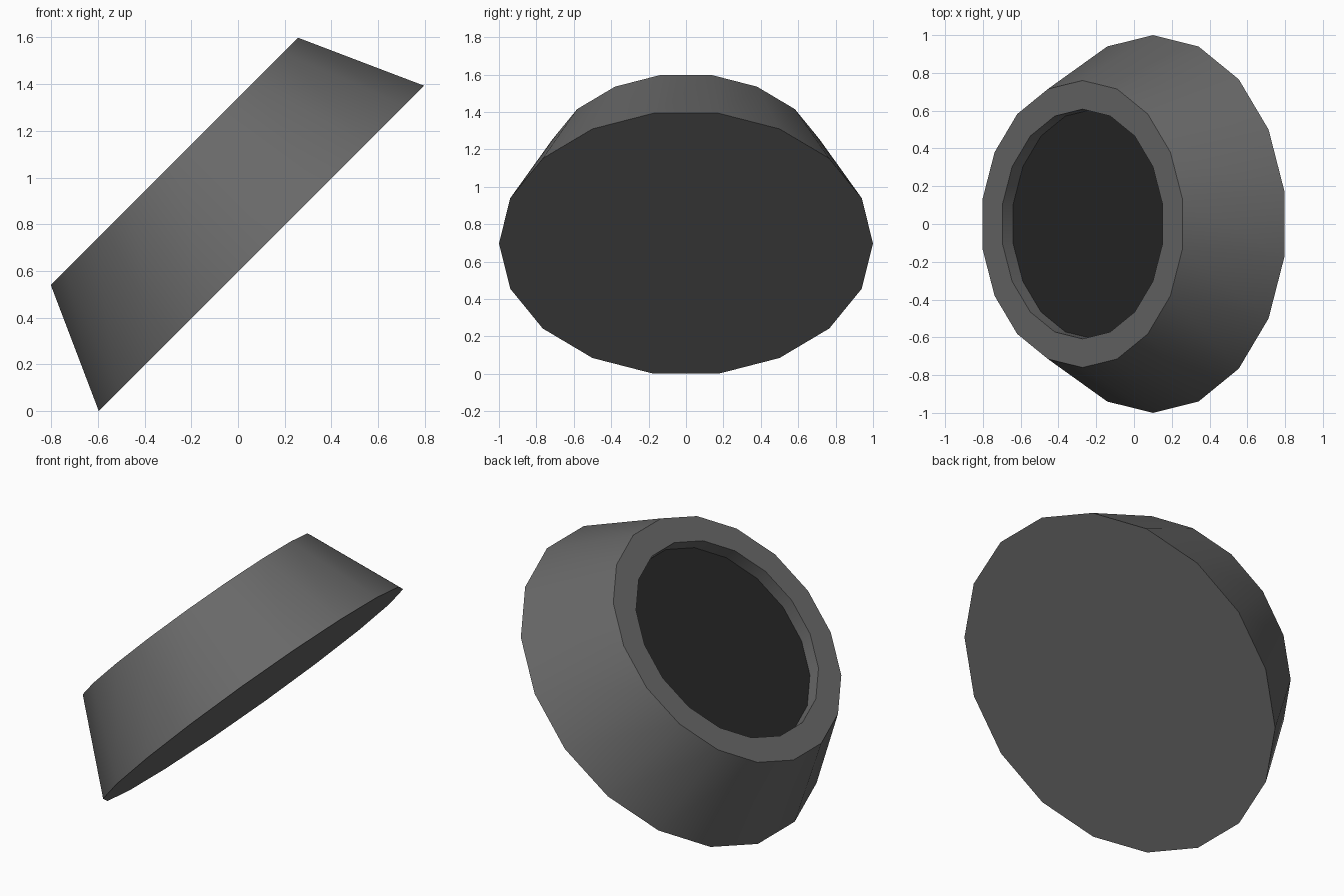
import bpy, bmesh, math
from mathutils import Matrix, Vector

if "Cube" in bpy.data.objects:
    bpy.data.objects.remove(bpy.data.objects["Cube"])

SIDES = 18
# local z becomes the tilted axis, leaning 45 degrees towards -x
PLACE = Matrix.Translation((0.1, 0, 0.697)) @ Matrix.Rotation(math.radians(-45), 4, 'Y')


def material(name, v):
    m = bpy.data.materials.new(name)
    m.diffuse_color = (v, v, v, 1)
    m.use_nodes = True
    m.node_tree.nodes["Principled BSDF"].inputs["Base Color"].default_value = m.diffuse_color
    return m


def turned(name, profile, mat, cap_start=False, cap_end=False):
    """Rings from (radius, height) pairs, with a corner on the +y and -y sides."""
    bm = bmesh.new()
    rings = []
    for r, h in profile:
        rings.append([bm.verts.new(PLACE @ Vector((
            r * math.cos(math.pi / 2 + i * math.tau / SIDES),
            r * math.sin(math.pi / 2 + i * math.tau / SIDES), h)))
            for i in range(SIDES)])
    for a, b in zip(rings, rings[1:]):
        for i in range(SIDES):
            j = (i + 1) % SIDES
            bm.faces.new((a[i], a[j], b[j], b[i]))
    if cap_start:
        bm.faces.new(rings[0][::-1])
    if cap_end:
        bm.faces.new(rings[-1])
    me = bpy.data.meshes.new(name)
    bm.to_mesh(me)
    bm.free()
    me.materials.append(mat)
    ob = bpy.data.objects.new(name, me)
    bpy.context.collection.objects.link(ob)
    bpy.ops.object.select_all(action='DESELECT')
    ob.select_set(True)
    bpy.context.view_layer.objects.active = ob
    bpy.ops.object.shade_smooth_by_angle(angle=math.radians(30))
    return ob


grey = material("dark grey", 0.14)
black = material("near black", 0.02)

# tapered housing: base, sloped side, flat rim and recess wall
D = 0.527
turned("housing", [(1.0, 0), (0.76, D), (0.608, D), (0.608, D - 0.08)],
       grey, cap_start=True)

# dark panel closing the recess
turned("recessed_panel", [(0.608, D - 0.08)], black, cap_end=True)
